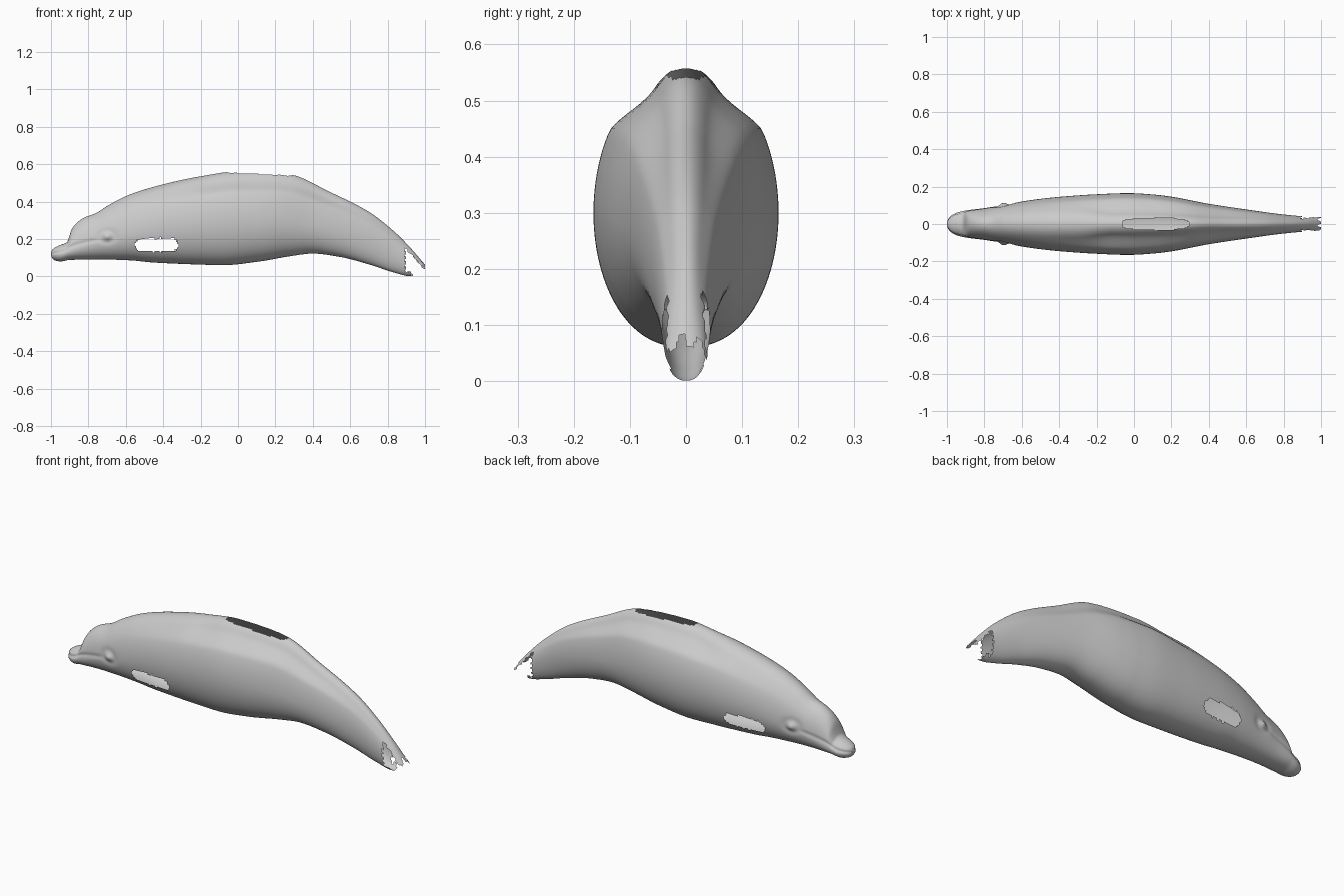
import bpy, bmesh, math

if "Cube" in bpy.data.objects:
    bpy.data.objects.remove(bpy.data.objects["Cube"])

# side profile of the back, belly, half width and height of the widest point: (x, value)
TOP = [(-1, .125), (-.995, .14), (-.98, .153), (-.95, .168), (-.915, .182), (-.905, .205),
       (-.89, .25), (-.86, .288), (-.82, .315), (-.76, .338), (-.69, .382), (-.58, .437),
       (-.42, .487), (-.2, .535), (0, .561), (.14, .56), (.28, .545), (.49, .452), (.7, .345),
       (.835, .24), (.92, .155), (1, .062)]
BELLY = [(-1, .115), (-.995, .1), (-.98, .086), (-.95, .08), (-.9, .088), (-.75, .091),
         (-.58, .086), (-.45, .074), (-.2, .063), (-.08, .06), (.11, .079), (.28, .108),
         (.4, .122), (.54, .105), (.7, .064), (.84, .019), (.92, .001), (1, 0)]
WIDTH = [(-1, .012), (-.995, .025), (-.98, .043), (-.95, .06), (-.9, .072), (-.8, .085),
         (-.7, .102), (-.55, .128), (-.4, .145), (-.2, .159), (-.03, .165), (.1, .158),
         (.2, .146), (.4, .108), (.6, .078), (.8, .051), (.9, .042), (1, .038)]
MID = [(-1, .12), (-.95, .12), (-.9, .135), (-.8, .17), (-.6, .225), (-.4, .265), (0, .3),
       (.2, .3), (.4, .275), (.7, .2), (.9, .09), (1, .03)]
RIDGE = [(-1, 0), (-.6, .1), (-.3, .4), (-.1, 1), (.35, 1), (.7, .4), (1, 0)]
MOUTH = [(-1, .122), (-.94, .135), (-.88, .165), (-.8, .185), (-.74, .195), (1, .195)]


def curve(pts, x):
    """Cubic interpolation with limited slopes."""
    n = len(pts)

    def sec(i):
        return (pts[i + 1][1] - pts[i][1]) / (pts[i + 1][0] - pts[i][0])

    def slope(i):
        if i == 0:
            return sec(0)
        if i == n - 1:
            return sec(n - 2)
        a, b = sec(i - 1), sec(i)
        return 0 if a * b <= 0 else 2 * a * b / (a + b)

    i = 0
    while i < n - 2 and x > pts[i + 1][0]:
        i += 1
    h = pts[i + 1][0] - pts[i][0]
    t = (x - pts[i][0]) / h
    return ((2*t**3 - 3*t**2 + 1) * pts[i][1] + (t**3 - 2*t**2 + t) * h * slope(i)
            + (3*t**2 - 2*t**3) * pts[i + 1][1] + (t**3 - t**2) * h * slope(i + 1))


def smooth(a, b, v):
    t = min(1, max(0, (v - a) / (b - a)))
    return t * t * (3 - 2 * t)


def gauss(d, s):
    return math.exp(-(d / s) ** 2)


RINGS, SEGS = 300, 112


def section(x):
    top, low, w, mid = (curve(c, x) for c in (TOP, BELLY, WIDTH, MID))
    ridge, mouth = curve(RIDGE, x), curve(MOUTH, x)
    pts = []
    for k in range(SEGS):
        a = 2 * math.pi * k / SEGS
        c, s = math.cos(a), math.sin(a)
        if s >= 0:
            y = abs(c) * (1 - .35 * ridge * smooth(.55, .85, s))
            z = mid + (top - mid) * s
        else:
            y = abs(c) ** .87
            z = mid + (mid - low) * s
        y *= w
        # mouth groove, eye bump with a socket around it
        if y > .015:
            y -= .005 * gauss(z - mouth, .008) * (1 - smooth(-.78, -.72, x))
            d = math.hypot((x + .7) / 1.3, z - .213)
            y += .012 * gauss(d, .016) - .004 * gauss(d - .03, .015)
        pts.append((x, math.copysign(y, c), z))
    return pts


def is_open(x, y, z):
    """Openings left where the fins, flippers and flukes would join."""
    jag = .004 * math.sin(170 * x + 90 * y) + .004 * math.sin(230 * z + 60 * y)
    if abs((x + .435) / .115) ** 3 + abs((z - .168 + jag * .5) / .037) ** 3 < 1:
        return True
    if z > .45 and ((x - .115) / .178) ** 2 + (y / .031) ** 4 < 1:
        return True
    if x > .895 + jag:
        upper = z > curve(TOP, x) - .03 - jag and x < .993 + .012 * math.sin(200 * y)
        lower = z < curve(BELLY, x) + .02 + jag and x < .93 + jag
        return not (upper or lower)
    return False


# body shell lofted from nose to tail
bm = bmesh.new()
rings = []
for i in range(RINGS + 1):
    x = -1 + 2 * (i / RINGS) ** 1.4
    rings.append([bm.verts.new(p) for p in section(x)])
bm.faces.new(rings[0])
for r0, r1 in zip(rings, rings[1:]):
    for k in range(SEGS):
        j = (k + 1) % SEGS
        bm.faces.new((r0[k], r0[j], r1[j], r1[k]))
bmesh.ops.recalc_face_normals(bm, faces=bm.faces)

# cut the openings
gone = [f for f in bm.faces if is_open(*f.calc_center_median())]
bmesh.ops.delete(bm, geom=gone, context='FACES')
for f in bm.faces:
    f.smooth = True
mesh = bpy.data.meshes.new("body_shell")
bm.to_mesh(mesh)
bm.free()
body = bpy.data.objects.new("body_shell", mesh)
bpy.context.collection.objects.link(body)
